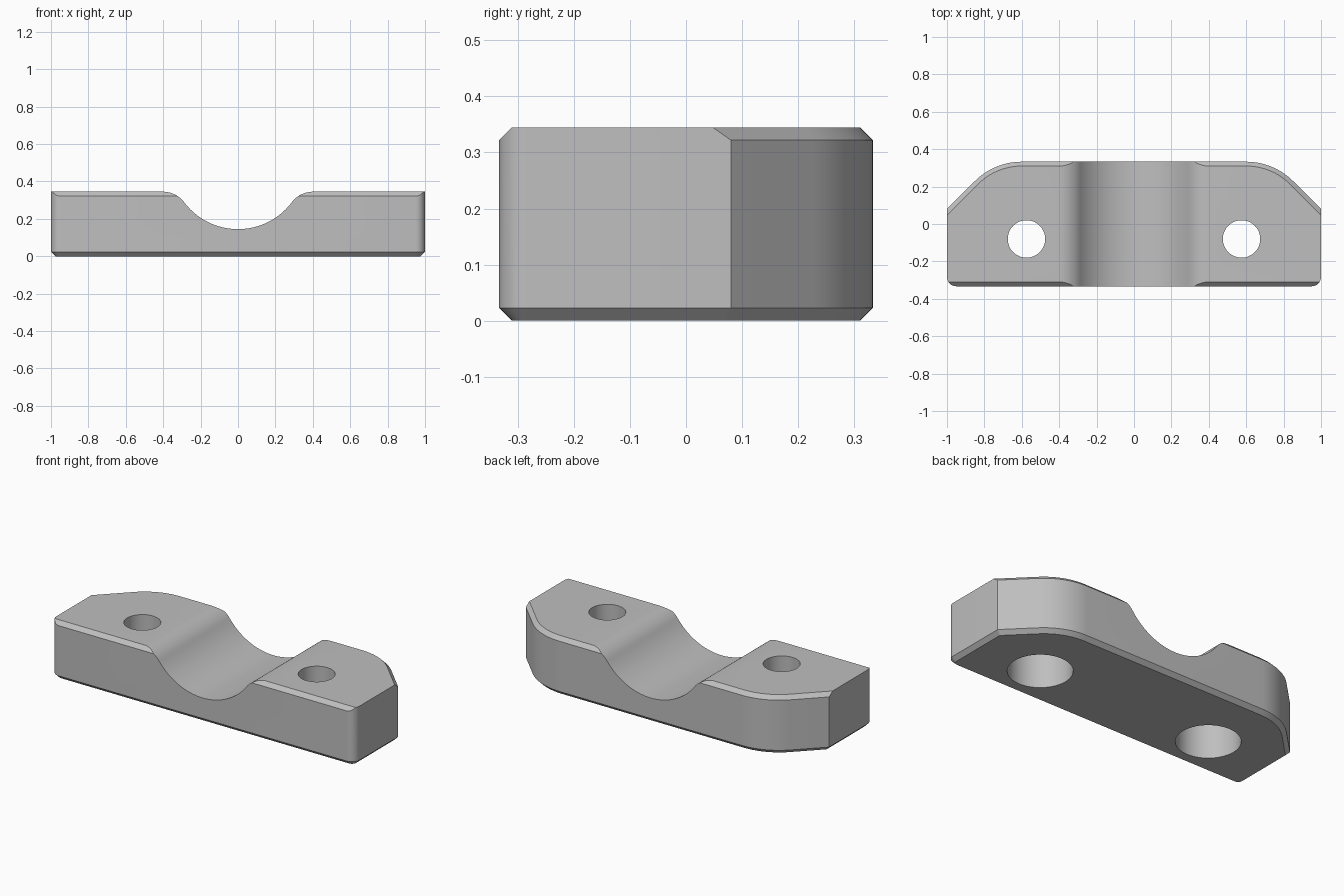
import bpy, bmesh
from math import sin, cos, radians, sqrt
from mathutils import Vector

if "Cube" in bpy.data.objects:
    bpy.data.objects.remove(bpy.data.objects["Cube"])

W, D, H, CH = 1.0, 0.333, 0.345, 0.023      # half length, half depth, height, chamfer

grey = bpy.data.materials.new("plain grey")
grey.diffuse_color = (0.52, 0.52, 0.52, 1)
grey.use_nodes = True
grey.node_tree.nodes["Principled BSDF"].inputs["Base Color"].default_value = (0.52, 0.52, 0.52, 1)


def arc(cx, cy, r, a0, a1, n):
    """Points along an arc, angles in degrees."""
    angles = [radians(a0 + (a1 - a0) * i / n) for i in range(n + 1)]
    return [(cx + r * cos(a), cy + r * sin(a)) for a in angles]


def extrude(name, points, offset):
    """Prism from a 3D profile."""
    bm = bmesh.new()
    face = bm.faces.new([bm.verts.new(p) for p in points])
    top = bmesh.ops.extrude_face_region(bm, geom=[face])["geom"]
    bmesh.ops.translate(bm, vec=offset, verts=[v for v in top if isinstance(v, bmesh.types.BMVert)])
    bmesh.ops.recalc_face_normals(bm, faces=bm.faces)
    return finish(name, bm)


def finish(name, bm):
    mesh = bpy.data.meshes.new(name)
    bm.to_mesh(mesh)
    bm.free()
    mesh.materials.append(grey)
    obj = bpy.data.objects.new(name, mesh)
    bpy.context.collection.objects.link(obj)
    return obj


def cylinder(name, x, y, z0, z1, r):
    ring = [(px, py, z0) for px, py in arc(x, y, r, 0, 360, 64)[:-1]]
    return extrude(name, ring, (0, 0, z1 - z0))


# Outline of the plate: rounded front corners, sloped and rounded back corners
half = arc(W - 0.05, -D + 0.05, 0.05, -90, 0, 8) + [(W, 0.08)]
half += arc(0.6, D - 0.355, 0.355, 45, 90, 14)
outline = half + [(-x, y) for x, y in reversed(half)]
plate = extrude("clamp_plate", [(x, y, 0) for x, y in outline], (0, 0, H))

# Chamfers: all round below, along the front and back edges above
bm = bmesh.new()
bm.from_mesh(plate.data)


def slice_off(point, normal):
    geom = bm.verts[:] + bm.edges[:] + bm.faces[:]
    cut = bmesh.ops.bisect_plane(bm, geom=geom, dist=1e-6, plane_co=point,
                                 plane_no=normal, clear_outer=True)["geom_cut"]
    edges = [e for e in cut if isinstance(e, bmesh.types.BMEdge) and e.is_boundary]
    if edges:
        bmesh.ops.holes_fill(bm, edges=edges, sides=0)


for i, (x0, y0) in enumerate(outline):
    x1, y1 = outline[(i + 1) % len(outline)]
    out = Vector((y1 - y0, x0 - x1, 0)).normalized()
    slice_off((x0, y0, CH), out - Vector((0, 0, 1)))
    if out.y > 0.1 or out.y < -0.999:
        slice_off((x0, y0, H - CH), out + Vector((0, 0, 1)))
bmesh.ops.remove_doubles(bm, verts=bm.verts, dist=1e-5)
bmesh.ops.recalc_face_normals(bm, faces=bm.faces)
bm.to_mesh(plate.data)
bm.free()

# Saddle groove with rounded lips
LIP, LIP_X, R = 0.14, 0.4, 0.36
side = arc(LIP_X, H - LIP, LIP, 90, 143.13, 12)
groove = [(LIP_X, H + 0.1), (LIP_X, H + 0.0005)] + side[1:]
groove += arc(0, 0.145 + R, R, -36.87, -143.13, 40)[1:-1]
groove += [(-x, z) for x, z in reversed(side[1:])]
groove += [(-LIP_X, H + 0.0005), (-LIP_X, H + 0.1)]
cutters = [extrude("groove_cutter", [(x, -0.5, z) for x, z in groove], (0, 1, 0))]

# Bolt holes, counterbored from below
for label, s in (("left", 1), ("right", -1)):
    cutters.append(cylinder(label + "_bolt_hole_cutter", s * 0.575, -0.08, -0.1, H + 0.1, 0.1))
    cutters.append(cylinder(label + "_counterbore_cutter", s * 0.575, -0.08, -0.1, 0.225, 0.173))

bpy.ops.object.select_all(action="DESELECT")
bpy.context.view_layer.objects.active = plate
plate.select_set(True)
for cutter in cutters:
    cutter.hide_render = True
    mod = plate.modifiers.new(cutter.name, "BOOLEAN")
    mod.operation, mod.solver, mod.object = "DIFFERENCE", "EXACT", cutter
    bpy.ops.object.modifier_apply(modifier=mod.name)
for cutter in cutters:
    bpy.data.objects.remove(cutter)

bpy.ops.object.shade_smooth_by_angle(angle=radians(25))
